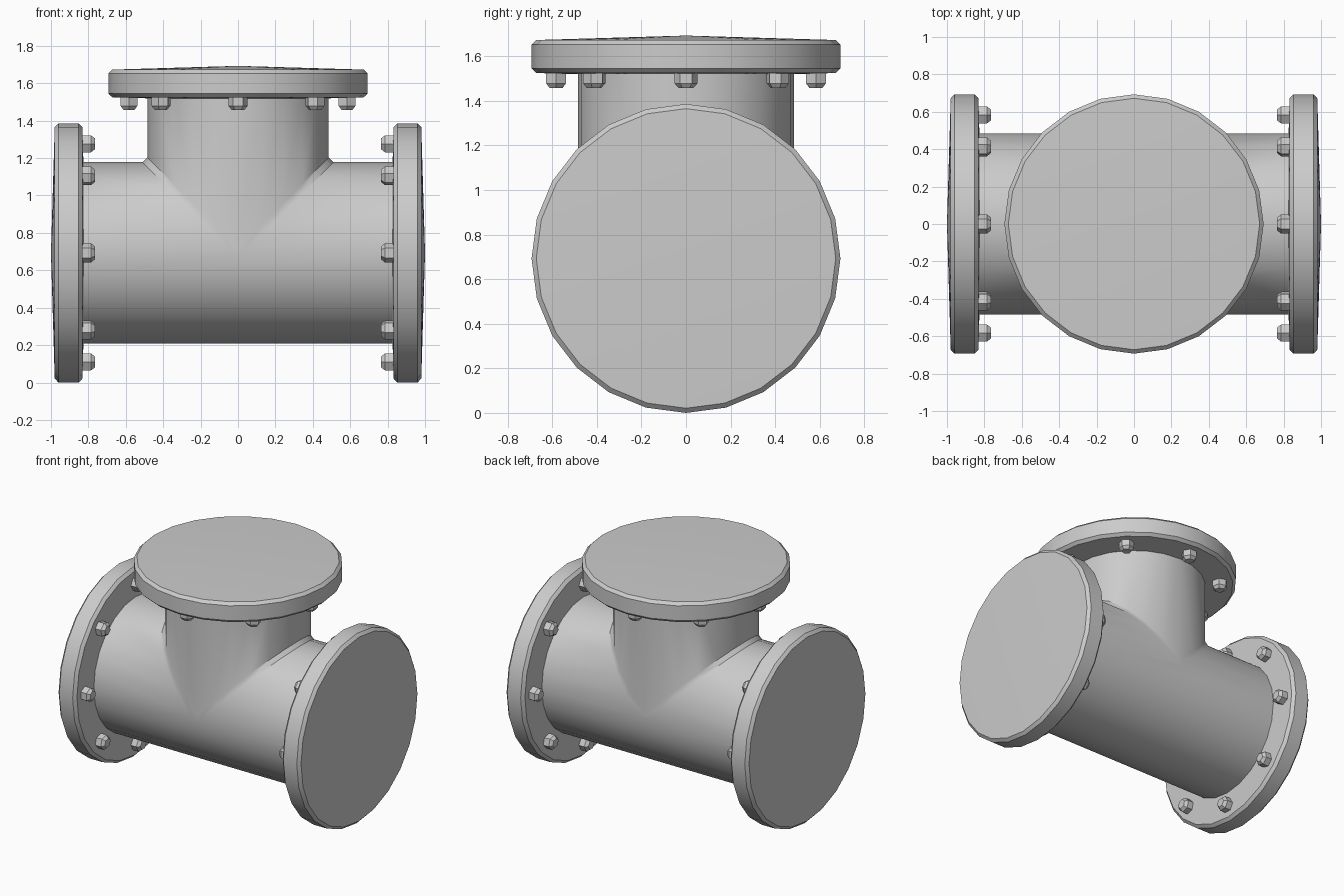
import bpy, bmesh
from math import sin, cos, pi, radians
from mathutils import Matrix, Vector

if "Cube" in bpy.data.objects:
    bpy.data.objects.remove(bpy.data.objects["Cube"])

N = 24            # sides of pipes and flanges
R = 0.693         # flange radius, also height of the axis
r = 0.485         # pipe radius
L = 0.83          # arm length, ends inside the flange
d = 0.025         # weld chamfer at the seam
CENTRE = Matrix.Translation((0, 0, R))


def finish(name, bm, matrix, angle=30):
    bmesh.ops.remove_doubles(bm, verts=bm.verts, dist=1e-5)
    bmesh.ops.recalc_face_normals(bm, faces=bm.faces)
    me = bpy.data.meshes.new(name)
    bm.to_mesh(me)
    bm.free()
    ob = bpy.data.objects.new(name, me)
    bpy.context.collection.objects.link(ob)
    ob.matrix_world = matrix
    bpy.ops.object.select_all(action='DESELECT')
    ob.select_set(True)
    bpy.context.view_layer.objects.active = ob
    bpy.ops.object.shade_smooth_by_angle(angle=radians(angle))
    return ob


def lathe(bm, profile, n, matrix=Matrix(), start=0.0):
    """Closed solid of revolution about z; profile begins and ends on the axis."""
    rings = []
    for rad, h in profile:
        if rad == 0:
            rings.append([bm.verts.new(matrix @ Vector((0, 0, h)))] * n)
        else:
            rings.append([bm.verts.new(matrix @ Vector((
                rad * cos(start + 2 * pi * i / n), rad * sin(start + 2 * pi * i / n), h)))
                for i in range(n)])
    for a, b in zip(rings, rings[1:]):
        for i in range(n):
            j = (i + 1) % n
            bm.faces.new(list(dict.fromkeys((a[i], a[j], b[j], b[i]))))


# Tee pipe: two side arms and a branch, mitred with a chamfered seam
bm = bmesh.new()


def face(*pts):
    bm.faces.new([bm.verts.new(p) for p in pts])


step = 2 * pi / N
for i in range(-N // 4, N // 4):
    (y0, h0), (y1, h1) = [(r * sin(k * step), r * cos(k * step)) for k in (i, i + 1)]
    for s in (-1, 1):
        face((s * (h0 + d), y0, h0), (s * L, y0, h0), (s * L, y1, h1), (s * (h1 + d), y1, h1))
        face((s * h0, y0, h0 + d), (s * h0, y0, L), (s * h1, y1, L), (s * h1, y1, h1 + d))
        face((s * (h0 + d), y0, h0), (s * h0, y0, h0 + d),
             (s * h1, y1, h1 + d), (s * (h1 + d), y1, h1))
    # lower half, carrying the seam tip vertices on its top edge
    lower = [(-L, y0, -h0), (L, y0, -h0), (L, y1, -h1), (-L, y1, -h1)]
    if i == -N // 4:
        lower[1:1] = [(-d, y0, 0), (d, y0, 0)]
    if i == N // 4 - 1:
        lower[3:3] = [(d, y1, 0), (-d, y1, 0)]
    face(*lower)
for y in (-r, r):
    face((-d, y, 0), (d, y, 0), (0, y, d))
finish("tee_pipe", bm, CENTRE, 30)

# Flanges with eight hex bolts on the inner face of each
flange_profile = [(0, 0.812), (0.672, 0.832), (R, 0.852), (R, 0.96), (0.672, 0.98), (0, 1.0)]
bolt_profile = [(0, 0.84), (0.052, 0.84), (0.052, 0.786), (0.034, 0.765), (0, 0.765)]
arms = {"top": 0, "right": pi / 2, "left": -pi / 2}
for side, turn in arms.items():
    m = CENTRE @ Matrix.Rotation(turn, 4, 'Y')
    bm = bmesh.new()
    lathe(bm, flange_profile, N)
    finish(side + "_flange", bm, m)
    bm = bmesh.new()
    for k in range(8):
        place = Matrix.Rotation(k * pi / 4, 4, 'Z') @ Matrix.Translation((0.583, 0, 0))
        lathe(bm, bolt_profile, 6, place, pi / 2)
    finish(side + "_bolts", bm, m)
